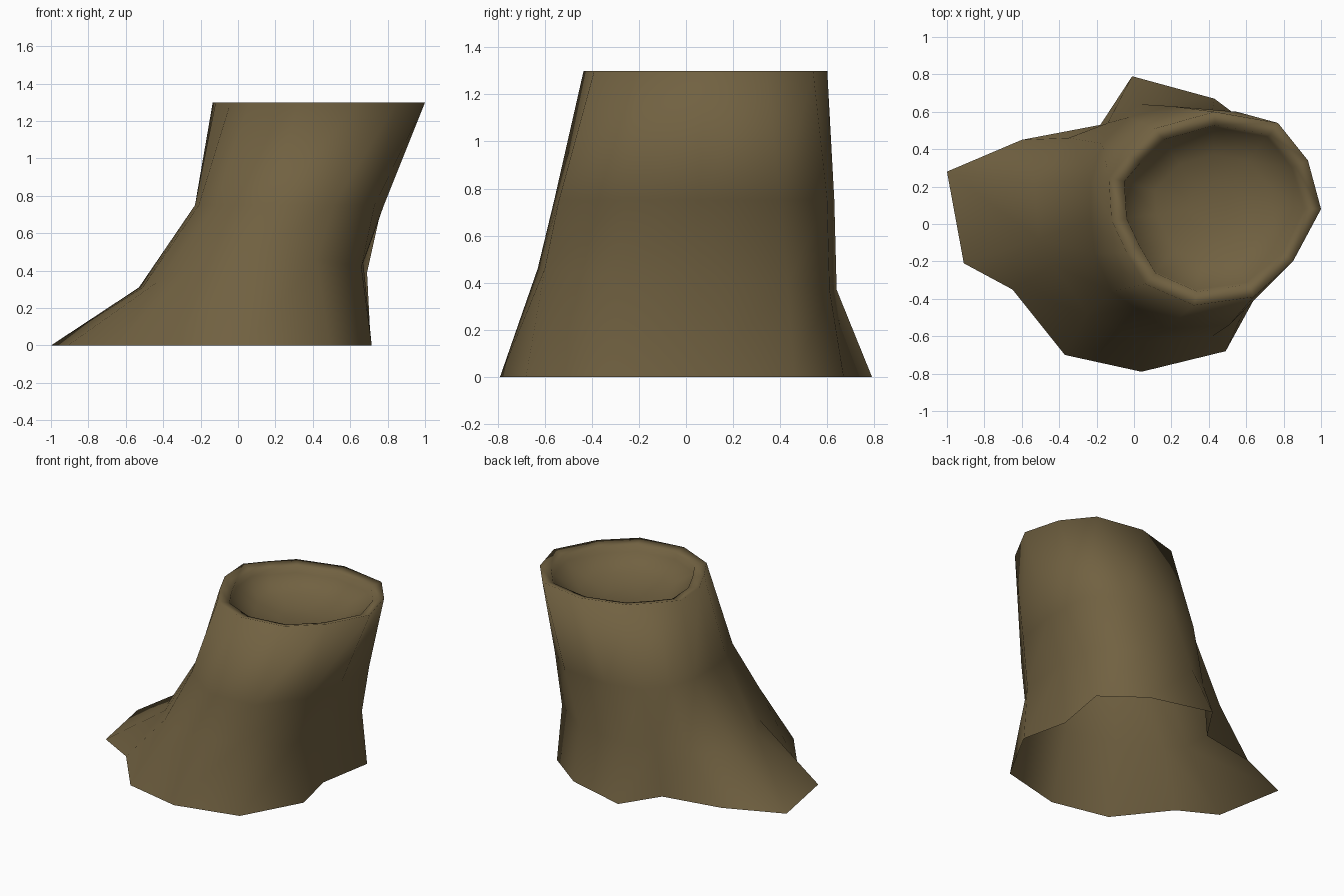
import bpy, bmesh
from mathutils import Vector

if "Cube" in bpy.data.objects:
    bpy.data.objects.remove(bpy.data.objects["Cube"])

# Cross-sections of the leaning stump, counter-clockwise, 13 points each
ROOTS = [(-1, .28), (-.91, -.21), (-.65, -.35), (-.37, -.70), (.04, -.79), (.49, -.68), (.715, -.27),
         (.64, .06), (.71, .46), (.43, .67), (-.01, .79), (-.18, .53), (-.60, .45)]
FLARE = [(-.53, .22, .31), (-.51, -.08, .31), (-.43, -.22, .34), (-.25, -.48, .42), (.05, -.63, .46),
         (.42, -.60, .46), (.66, -.30, .42), (.67, .06, .44), (.69, .43, .39), (.42, .61, .37),
         (.04, .64, .37), (-.14, .54, .36), (-.35, .46, .32)]
WAIST = [(-.23, .23), (-.23, .02), (-.21, -.16), (-.12, -.36), (.17, -.56), (.51, -.54), (.73, -.26),
         (.78, .06), (.77, .40), (.55, .60), (.20, .63), (-.03, .57), (-.17, .43)]
RIM = [(-.135, .25), (-.12, .02), (-.04, -.15), (.06, -.32), (.32, -.435), (.64, -.39), (.85, -.20),
       (1, .08), (.93, .34), (.77, .54), (.43, .60), (.11, .51), (-.03, .37)]

bark = bpy.data.materials.new("brown bark")
bark.diffuse_color = (.165, .12, .053, 1)
bark.use_nodes = True
bark.node_tree.nodes["Principled BSDF"].inputs["Base Color"].default_value = bark.diffuse_color

bm = bmesh.new()


def at_height(points, z):
    return [Vector((x, y, z)) for x, y in points]


def inset(scale, z, shift):
    """Copy of the rim, shrunk about its centre and shifted along the lean."""
    c = Vector((.46, .09))
    return [Vector((c.x + (x - c.x) * scale + shift, c.y + (y - c.y) * scale, z)) for x, y in RIM]


# outer bark, lip, then the shallow rounded hollow
sections = [at_height(ROOTS, 0), [Vector(p) for p in FLARE], at_height(WAIST, .75), at_height(RIM, 1.3),
            inset(.86, 1.28, 0), inset(.84, 1.24, -.01), inset(.55, 1.16, -.02), inset(.25, 1.12, -.03)]
rings = [[bm.verts.new(p) for p in s] for s in sections]
n = len(RIM)
for low, high in zip(rings, rings[1:]):
    for i in range(n):
        j = (i + 1) % n
        bm.faces.new((low[i], low[j], high[j], high[i]))
bm.faces.new(rings[-1])

for f in bm.faces:
    f.smooth = True

mesh = bpy.data.meshes.new("hollow_stump")
bm.to_mesh(mesh)
bm.free()
mesh.materials.append(bark)
stump = bpy.data.objects.new("hollow_stump", mesh)
bpy.context.collection.objects.link(stump)
